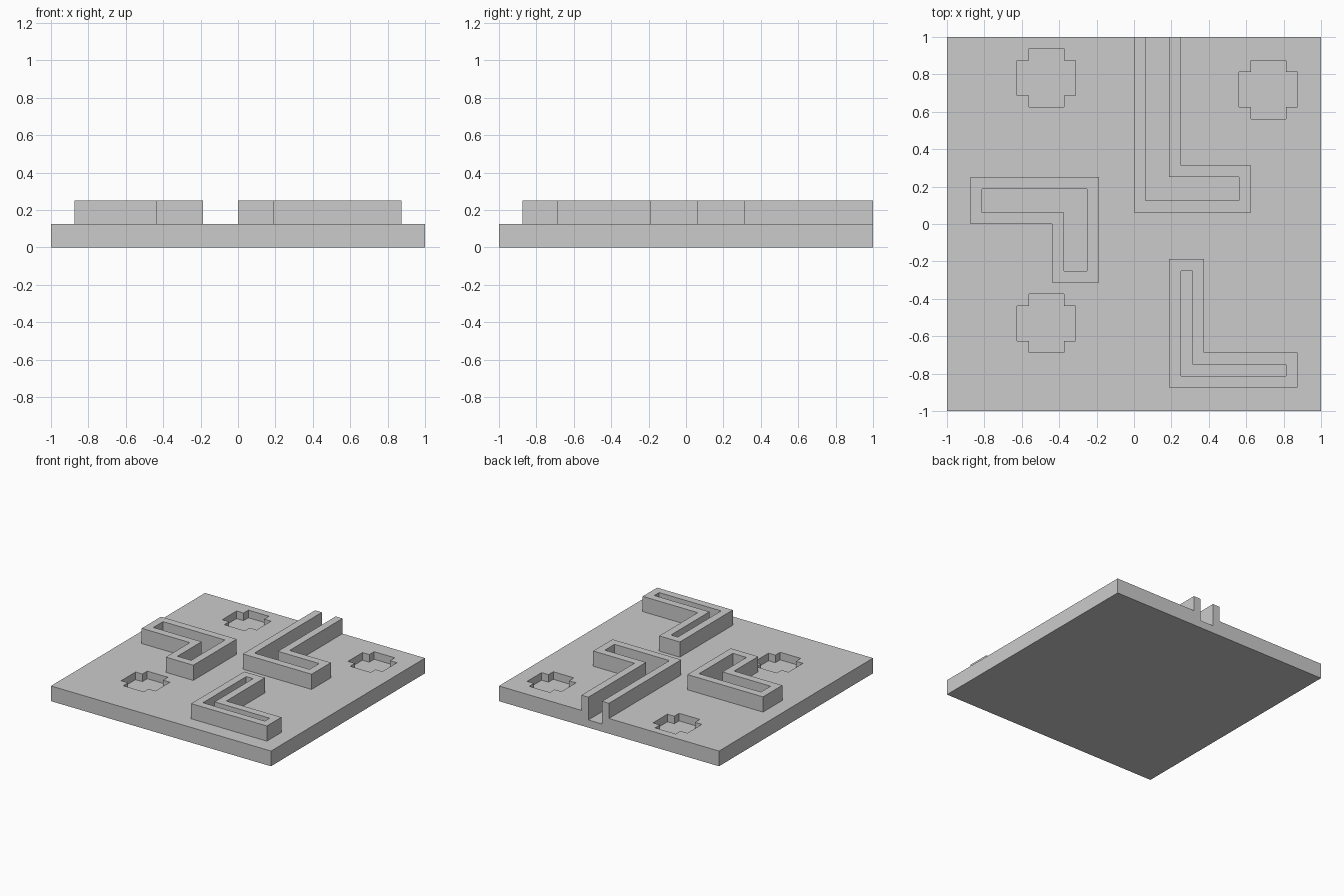
import bpy
import bmesh

cube = bpy.data.objects.get("Cube")
if cube:
    bpy.data.objects.remove(cube, do_unlink=True)

U = 1 / 16  # grid module
FLOOR, DECK, TOP = 1, 2, 4  # recess floor, plate top, wall top in modules

grey = bpy.data.materials.new("plain grey")
grey.use_nodes = True
grey.diffuse_color = (0.6, 0.6, 0.6, 1)
grey.node_tree.nodes["Principled BSDF"].inputs["Base Color"].default_value = (0.6, 0.6, 0.6, 1)


def prism(name, outline, z0, z1):
    """Extrude a flat outline, in modules, from z0 to z1."""
    bm = bmesh.new()
    base = bm.faces.new([bm.verts.new((x * U, y * U, z0 * U)) for x, y in outline])
    ext = bmesh.ops.extrude_face_region(bm, geom=[base])
    verts = [v for v in ext["geom"] if isinstance(v, bmesh.types.BMVert)]
    bmesh.ops.translate(bm, verts=verts, vec=(0, 0, (z1 - z0) * U))
    bmesh.ops.recalc_face_normals(bm, faces=bm.faces)
    mesh = bpy.data.meshes.new(name)
    bm.to_mesh(mesh)
    bm.free()
    mesh.materials.append(grey)
    obj = bpy.data.objects.new(name, mesh)
    bpy.context.collection.objects.link(obj)
    return obj


def combine(target, tool, operation):
    """Apply a boolean and remove the helper."""
    mod = target.modifiers.new(operation.lower(), "BOOLEAN")
    mod.operation, mod.solver, mod.object = operation, "EXACT", tool
    bpy.context.view_layer.objects.active = target
    bpy.ops.object.modifier_apply(modifier=mod.name)
    bpy.data.objects.remove(tool, do_unlink=True)


def ell(x0, y0, x1, y1, x2, y2):
    """L outline: corner (x0, y0), far ends (x2, y2), inner corner (x1, y1)."""
    return [(x0, y0), (x2, y0), (x2, y1), (x1, y1), (x1, y2), (x0, y2)]


def notched_square(x, y, size=5):
    """Square outline with one module cut from each corner."""
    a, b = 1, size - 1
    pts = [(a, 0), (b, 0), (b, a), (size, a), (size, b), (b, b),
           (b, size), (a, size), (a, b), (0, b), (0, a), (a, a)]
    return [(x + px, y + py) for px, py in pts]


# Base plate
plate = prism("base_plate", [(-16, -16), (16, -16), (16, 16), (-16, 16)], 0, DECK)

# L-shaped walls, each with a channel running along it
walls = [
    (ell(0, 1, 4, 5, 10, 16), ell(1, 2, 3, 4, 9, 17)),  # open at the back edge
    (ell(-3, 4, -7, 0, -14, -5), ell(-4, 3, -6, 1, -13, -4)),
    (ell(3, -14, 6, -11, 14, -3), ell(4, -13, 5, -12, 13, -4)),
]
for outer, channel in walls:
    combine(plate, prism("wall", outer, DECK, TOP), "UNION")
    combine(plate, prism("channel_cutter", channel, FLOOR, TOP + 1), "DIFFERENCE")

# Cross-shaped pits
for x, y in [(-10, 10), (9, 9), (-10, -11)]:
    combine(plate, prism("pit_cutter", notched_square(x, y), FLOOR, DECK + 1), "DIFFERENCE")

# Keep every face flat and on the one material
for face in plate.data.polygons:
    face.use_smooth = False
    face.material_index = 0
